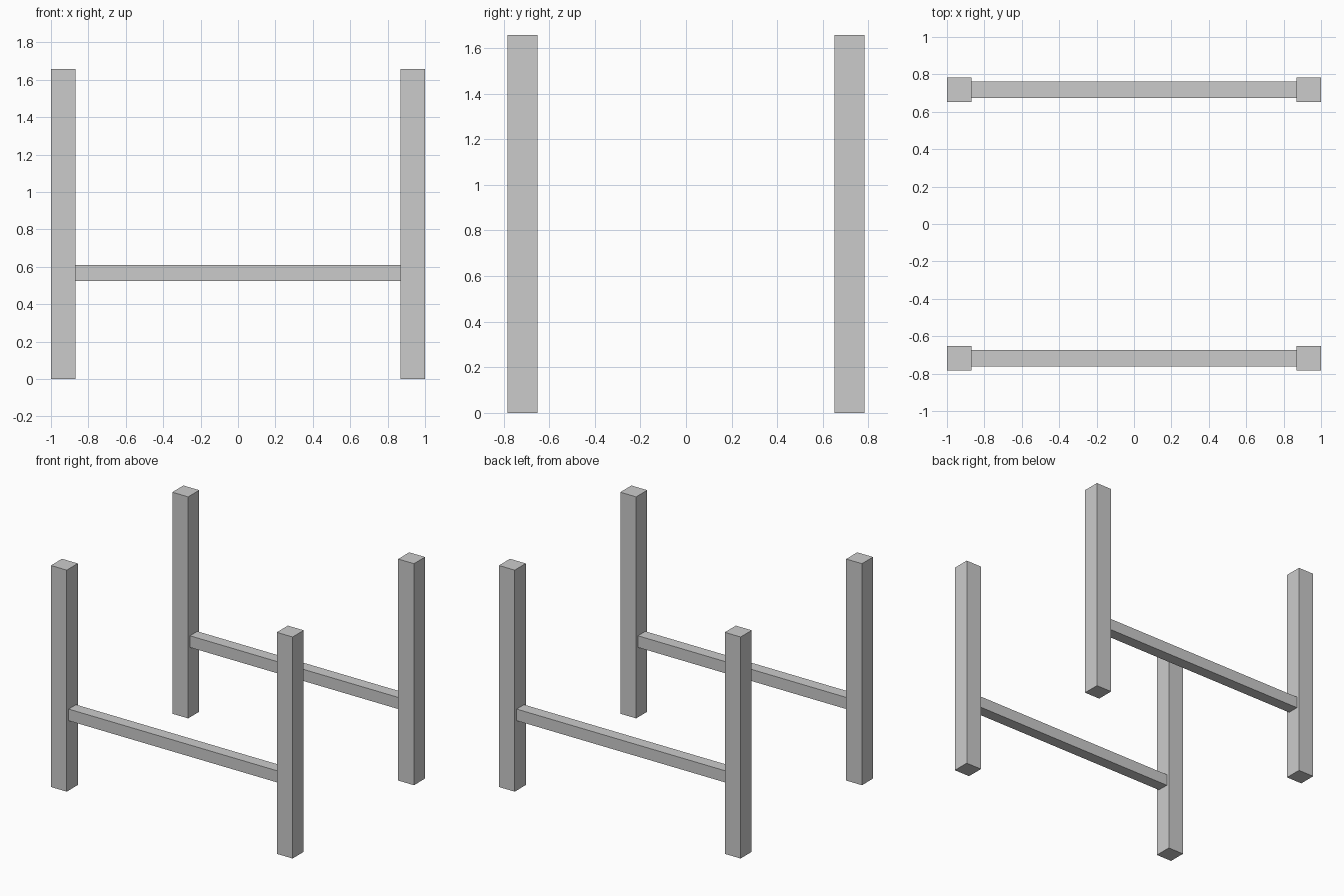
import bpy

if "Cube" in bpy.data.objects:
    bpy.data.objects.remove(bpy.data.objects["Cube"])

POST = 0.131          # post thickness
POST_H = 1.657        # post height
RAIL = 0.087          # rail thickness
RAIL_Z = 0.566        # rail centre height
POST_X = 1.0 - POST / 2
ROW_Y = 0.7175        # centre line of each side frame


def box(name, size, centre):
    bpy.ops.mesh.primitive_cube_add(size=1, location=centre)
    obj = bpy.context.object
    obj.name = name
    obj.scale = size
    bpy.ops.object.transform_apply(location=False, rotation=False, scale=True)
    return obj


for row, sy in (("front", -1), ("back", 1)):
    # Upright posts at the corners
    for side, sx in (("left", -1), ("right", 1)):
        box(f"{row}_{side}_post", (POST, POST, POST_H),
            (sx * POST_X, sy * ROW_Y, POST_H / 2))
    # Rail joining the inner faces of the two posts
    box(f"{row}_rail", (2 * POST_X - POST, RAIL, RAIL),
        (0, sy * ROW_Y, RAIL_Z))
